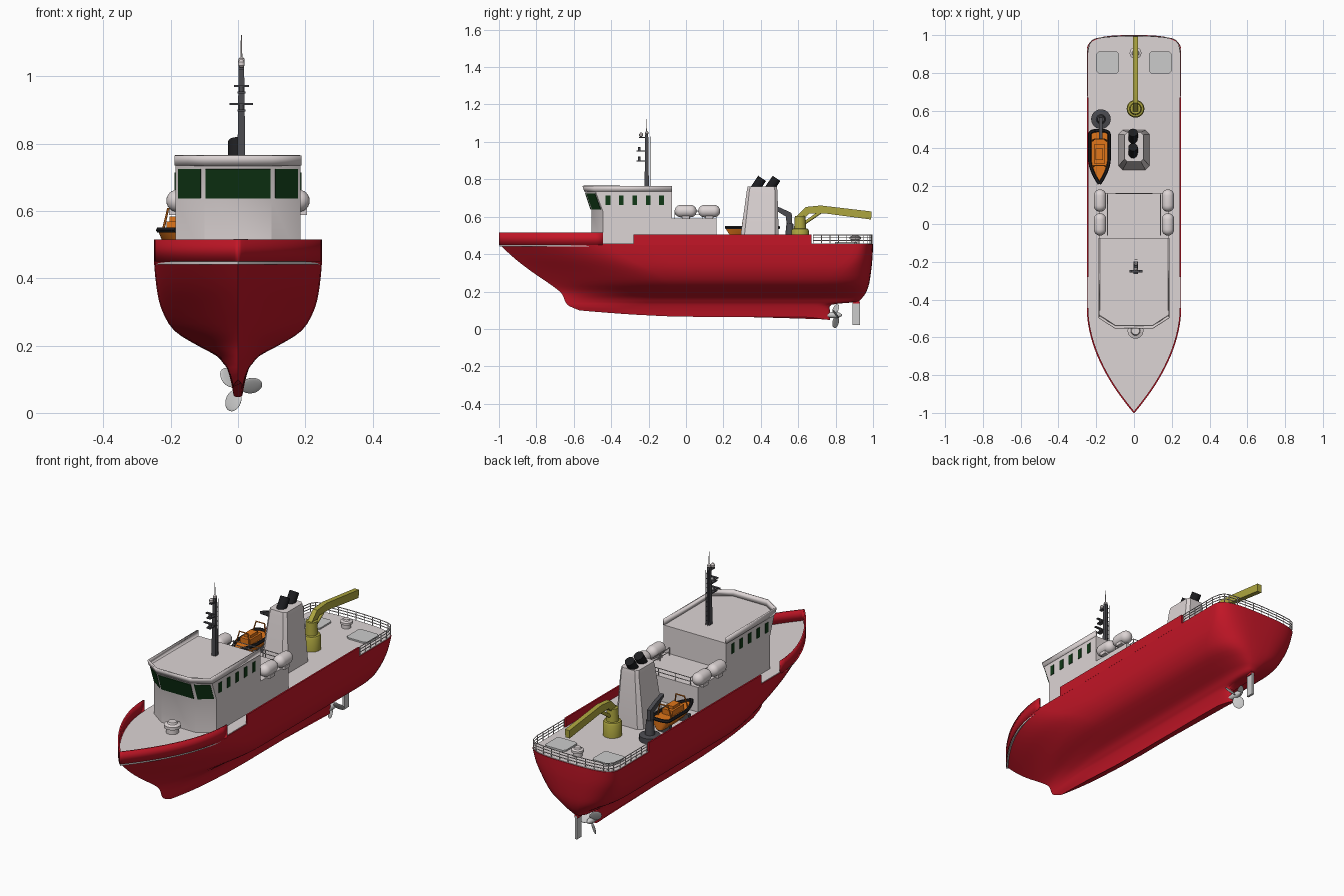
import bpy, bmesh, math
from mathutils import Vector, Matrix

if "Cube" in bpy.data.objects:
    bpy.data.objects.remove(bpy.data.objects["Cube"])


def material(name, rgb):
    m = bpy.data.materials.new(name)
    m.diffuse_color = (*rgb, 1)
    m.use_nodes = True
    m.node_tree.nodes["Principled BSDF"].inputs["Base Color"].default_value = m.diffuse_color
    return m


RED = material("red_paint", (0.55, 0.008, 0.02))
WHITE = material("off_white", (0.72, 0.66, 0.66))
GLASS = material("dark_green_glass", (0.005, 0.04, 0.008))
BLACK = material("black", (0.012, 0.012, 0.014))
DARK = material("dark_grey", (0.07, 0.07, 0.08))
YELLOW = material("crane_yellow", (0.42, 0.38, 0.05))
ORANGE = material("boat_orange", (0.75, 0.18, 0.01))


def finish(name, bm, mat):
    bmesh.ops.recalc_face_normals(bm, faces=bm.faces)
    me = bpy.data.meshes.new(name)
    bm.to_mesh(me)
    bm.free()
    ob = bpy.data.objects.new(name, me)
    bpy.context.collection.objects.link(ob)
    if mat:
        me.materials.append(mat)
    return ob


def loft(name, rings, mat=None, caps=True, closed=True):
    bm = bmesh.new()
    vs = [[bm.verts.new(p) for p in r] for r in rings]
    n = len(rings[0])
    for a, b in zip(vs, vs[1:]):
        for i in range(n if closed else n - 1):
            j = (i + 1) % n
            bm.faces.new((a[i], a[j], b[j], b[i]))
    if caps and closed:
        bm.faces.new(vs[0])
        bm.faces.new(vs[-1])
    return finish(name, bm, mat)


def wall(name, low, high, mat, t=0.008):
    ob = loft(name, [low, high], mat, closed=False)
    mod = ob.modifiers.new("thickness", 'SOLIDIFY')
    mod.thickness, mod.offset = t, 0
    return ob


def box(name, x, y, z, mat=None):
    return loft(name, [[(x[0], y[0], h), (x[1], y[0], h), (x[1], y[1], h), (x[0], y[1], h)] for h in z], mat)


def lathe(name, prof, base, axis=(0, 0, 1), mat=None, n=24):
    q = Vector(axis).to_track_quat('Z', 'Y')
    rings = [[Vector(base) + q @ Vector((r * math.cos(a), r * math.sin(a), h))
              for a in (math.tau * i / n for i in range(n))] for r, h in prof]
    return loft(name, rings, mat)


def rod(name, a, b, r0, r1=None, mat=None, n=16):
    d = Vector(b) - Vector(a)
    return lathe(name, [(r0, 0), (r1 or r0, d.length)], a, d, mat, n)


def tubes(name, paths, r, mat=None):
    cu = bpy.data.curves.new(name, 'CURVE')
    cu.dimensions, cu.bevel_depth, cu.bevel_resolution, cu.use_fill_caps = '3D', r, 1, True
    for p in paths:
        sp = cu.splines.new('POLY')
        sp.points.add(len(p) - 1)
        for q, c in zip(sp.points, p):
            q.co = (*c, 1)
    tmp = bpy.data.objects.new(name + "_curve", cu)
    me = bpy.data.meshes.new_from_object(tmp)
    bpy.data.objects.remove(tmp)
    ob = bpy.data.objects.new(name, me)
    bpy.context.collection.objects.link(ob)
    if mat:
        me.materials.clear()
        me.materials.append(mat)
    return ob


def waterline(ys, ye, b, L, p, Ls):
    """Closed plan outline: pointed bow, parallel middle, rounded stern."""
    pts = []
    for i in range(16):
        u = (i / 16) ** 1.4
        pts.append((b * (1 - (1 - u) ** p), ys + L * u))
    pts += [(b, ys + L + (ye - Ls - ys - L) * i / 6) for i in range(6)]
    for i in range(13):
        a = math.pi / 2 * i / 12
        pts.append((b * max(math.cos(a), 0) ** .66 if i < 12 else 0, ye - Ls + Ls * math.sin(a) ** .66))
    return pts + [(-x, y) for x, y in reversed(pts[1:-1])]


# Hull: waterlines (z, bow y, stern y, half beam, entry length, entry power, stern rounding)
levels = [(.065, -.57, .77, .014, .3, 2, .1), (.10, -.615, .77, .022, .3, 2, .1),
          (.13, -.635, .78, .032, .4, 2, .1), (.145, -.645, .91, .042, .45, 1.8, .2),
          (.17, -.655, .945, .065, .5, 1.8, .25), (.20, -.675, .965, .12, .6, 1.7, .3),
          (.245, -.735, .98, .19, .65, 1.7, .25), (.31, -.83, .99, .228, .65, 1.7, .2),
          (.38, -.92, .997, .243, .6, 1.8, .13), (.455, -1, 1, .25, .56, 1.9, .09)]


def spline(rows, steps):
    out = []
    for i in range(len(rows) - 1):
        k = [rows[max(i - 1, 0)], rows[i], rows[i + 1], rows[min(i + 2, len(rows) - 1)]]
        for s in range(steps):
            t = s / steps
            out.append([.5 * (2 * b + (c - a) * t + (2 * a - 5 * b + 4 * c - d) * t * t
                              + (3 * b - a - 3 * c + d) * t ** 3) for a, b, c, d in zip(*k)])
    return out + [list(rows[-1])]


def keel_shift(y, z):
    w = max(0, (.13 - z) / .065)
    return z + w * (.035 * max(0, -y / .58) ** 1.5 - .018 * max(0, (y - .65) / .12))


loft("hull", [[(x, y, keel_shift(y, r[0])) for x, y in waterline(*r[1:])] for r in spline(levels, 3)], RED)
deck = waterline(*levels[-1][1:])
loft("deck", [[(x * .985, y * .997, z) for x, y in deck] for z in (.44, .458)], WHITE)

# Bulwarks
bow = [(.246 * (1 - (1 - u) ** 1.9), -.997 + .552 * u) for u in [(i / 20) ** 1.4 for i in range(21)]]
bow = bow[::-1] + [(-x, y) for x, y in bow[1:]]
wall("bow_bulwark", [(x, y, .45) for x, y in bow], [(x, y, .515) for x, y in bow], RED)
for s in (1, -1):
    box("side_bulwark", sorted((s * .242, s * .25)), (-.28, .67), (.45, .505), RED)


# Railings
def railing(name, path, z0, heights, every=1):
    tubes(name, [[(x, y, z0 + h) for x, y in path] for h in heights]
          + [[(x, y, z0), (x, y, z0 + heights[-1])] for x, y in path[::every]], .0022, WHITE)


half = [(.245, .68 + .045 * i) for i in range(6)] + [(.237, .95), (.222, .972), (.2, .982), (.15, .989), (.1, .993), (.05, .995)]
railing("stern_railing", half + [(0, .996)] + [(-x, y) for x, y in half[::-1]], .457, (.016, .031, .045))
railing("house_railing", [(.14, -.06), (.14, .02), (.14, .09), (.14, .162), (.05, .162), (-.05, .162),
                          (-.14, .162), (-.14, .09), (-.14, .02), (-.14, -.06)], .59, (.02, .04))


# Deckhouse with flared bridge front
def house(yc, yf, z):
    return [(x, y, z) for x, y in ((.185, -.075), (.185, yc), (.1, yf), (-.1, yf), (-.185, yc), (-.185, -.075))]


sill, roof, top = house(-.445, -.505, .63), house(-.484, -.54, .735), house(-.495, -.55, .765)
loft("bridge_house", [house(-.445, -.505, .45), sill, roof], WHITE)
wall("bridge_parapet", roof, top, WHITE)
box("aft_house", (-.185, .185), (-.08, .163), (.45, .59), WHITE)


# Windows
def pane(name, i, u, v):
    a, b, c, d = map(Vector, (sill[i], sill[i + 1], top[i + 1], top[i]))
    n = (b - a).cross(d - a).normalized()
    if n.y > 0:
        n = -n
    pts = [a.lerp(b, s).lerp(d.lerp(c, s), t) for s, t in ((u[0], v[0]), (u[1], v[0]), (u[1], v[1]), (u[0], v[1]))]
    loft(name, [[p - n * .003 for p in pts], [p + n * .003 for p in pts]], GLASS)


pane("front_window", 2, (.02, .98), (.06, .7))
pane("corner_window", 1, (.1, .88), (.06, .7))
pane("corner_window", 3, (.12, .9), (.06, .7))
for s in (1, -1):
    for k in range(5):
        y = -.417 + .0715 * k
        box("side_window", sorted((s * .18, s * .188)), (y - .0125, y + .0125), (.662, .714), GLASS)

# Life raft canisters on cradles
cap = [(.033 * math.sin(a), -.026 - .033 * math.cos(a)) for a in [math.pi / 2 * (i + .15) / 6.15 for i in range(7)]]
for s in (1, -1):
    for y in (-.002, .124):
        lathe("life_raft", cap + [(r, -h) for r, h in cap[::-1]], (s * .18, y, .63), (0, 1, 0), WHITE)
        box("raft_cradle", (s * .18 - .025, s * .18 + .025), (y - .02, y + .02), (.588, .605), WHITE)


# Funnel and exhausts
def octagon(hx, y0, y1, c, z):
    return [(x, y, z) for x, y in ((hx, y0 + c), (hx, y1 - c), (hx - c, y1), (c - hx, y1),
                                   (-hx, y1 - c), (-hx, y0 + c), (c - hx, y0), (hx - c, y0))]


loft("funnel", [octagon(.083, .285, .497, .022, .45), octagon(.054, .325, .489, .014, .74),
                octagon(.05, .33, .485, .014, .762)], WHITE)
for y in (.375, .452):
    rod("exhaust", (-.005, y - .012, .74), (-.005, y + .032, .805), .025, mat=BLACK)

# Crane
lathe("crane_pedestal", [(.047, 0), (.047, .07), (.042, .08), (.032, .082), (.028, .15)], (.008, .61, .455), mat=YELLOW)
boom = [(.585, .595), (.635, .595), (.66, .618), (.74, .618), (.99, .585), (.992, .628), (.72, .66), (.64, .652)]
loft("crane_boom", [[(x, y, z) for y, z in boom] for x in (-.005, .021)], YELLOW)
rod("crane_cylinder", (.008, .625, .56), (.008, .72, .625), .009, mat=YELLOW)

# Boat davit
lathe("davit_base", [(.052, 0), (.052, .03), (.025, .035), (.018, .11)], (-.175, .555, .455), mat=DARK)
loft("davit_arm", [[(x, y, z) for y, z in ((.54, .5), (.57, .5), (.565, .62), (.5, .65), (.45, .665), (.45, .652), (.535, .6))]
                   for x in (-.186, -.166)], DARK)

# Rescue boat
BX = -.183


def boat_ring(z, ys, b):
    return [(x + BX, y, z) for x, y in waterline(ys, .495, b, .14, 1.9, .03)]


loft("rescue_boat", [boat_ring(.488, .25, .02), boat_ring(.515, .225, .044), boat_ring(.54, .21, .054)], ORANGE)
ring = boat_ring(.543, .213, .052)
tubes("boat_fender", [ring + ring[:1]], .009, BLACK)
box("boat_console", (BX - .03, BX + .03), (.32, .42), (.535, .568), ORANGE)
box("boat_seat", (BX - .02, BX + .02), (.34, .4), (.568, .583), ORANGE)
tubes("boat_frame", [[(BX - .04, y, .54), (BX - .025, y + .01, .605), (BX + .025, y + .01, .605), (BX + .04, y, .54)]
                     for y in (.30, .44)], .004, ORANGE)
for s in (1, -1):
    box("boat_cradle", (BX - .035, BX + .035), (.36 + s * .08 - .01, .36 + s * .08 + .01), (.455, .5), DARK)

# Mast with radars, lamps and ladder
MX, MY = .01, -.21
loft("mast", [[(MX + a * w, MY + b * w, z) for a, b in ((-1, -1), (1, -1), (1, 1), (-1, 1))]
              for w, z in ((.012, .73), (.008, 1.04))], DARK)
for z, w in ((.915, .035), (.968, .022)):
    box("radar_platform", (MX - .012, MX + .012), (MY - .055, MY), (z - .02, z - .014), DARK)
    rod("radar_post", (MX, MY - .04, z - .016), (MX, MY - .04, z), .007, mat=DARK)
    box("radar_bar", (MX - w, MX + w), (MY - .046, MY - .034), (z, z + .006), DARK)
box("lamp_bracket", (MX - .008, MX + .008), (MY - .04, MY), (1.02, 1.026), DARK)
lathe("mast_lamp", [(.004, 0), (.01, .006), (.01, .016), (.004, .024)], (MX, MY - .03, 1.026), mat=WHITE, n=12)
lathe("masthead_dome", [(.004, 0), (.01, .006), (.009, .014), (.002, .02)], (MX, MY, 1.038), mat=WHITE, n=12)
rod("aerial", (MX, MY, 1.05), (MX, MY, 1.122), .003, .0015, WHITE, 8)
tubes("mast_ladder", [[(MX + s, MY + .02, .735), (MX + s, MY + .02, 1.03)] for s in (-.007, .007)]
      + [[(MX - .007, MY + .02, .76 + .025 * i), (MX + .007, MY + .02, .76 + .025 * i)] for i in range(11)], .0015, DARK)

# Deck vents and hatches
for y, r, h in ((-.565, .042, .06), (.905, .031, .048)):
    lathe("deck_vent", [(r * .75, 0), (r * .75, h * .45), (r, h * .5), (r, h * .75), (r * .6, h * .85), (r * .5, h)],
          (.008, y, .456), mat=WHITE)
for s in (1, -1):
    loft("deck_hatch", [[(x + s * .14, y, z) for x, y, _ in octagon(.06, .797, .913, .012, 0)] for z in (.455, .466)])

# Propeller and rudder
lathe("propeller_hub", [(.013, 0), (.016, .03), (.015, .06), (.004, .08)], (0, .755, .074), (0, 1, 0))
for k in range(3):
    bm = bmesh.new()
    bmesh.ops.create_uvsphere(bm, u_segments=20, v_segments=10, radius=1)
    bm.transform(Matrix.Translation((0, .80, .074)) @ Matrix.Rotation(-math.radians(10 + 120 * k), 4, 'Y')
                 @ Matrix.Translation((.04, 0, 0)) @ Matrix.Rotation(math.radians(38), 4, 'X')
                 @ Matrix.Diagonal((.033, .004, .029, 1)))
    finish("propeller_blade", bm, None)
box("rudder", (-.006, .006), (.89, .93), (.022, .145))
box("rudder_trunk", (-.01, .01), (.892, .928), (.135, .22), RED)

# Smooth shading with sharp edges kept
bpy.ops.object.select_all(action='SELECT')
bpy.context.view_layer.objects.active = bpy.data.objects["hull"]
bpy.ops.object.shade_smooth_by_angle(angle=math.radians(35))
